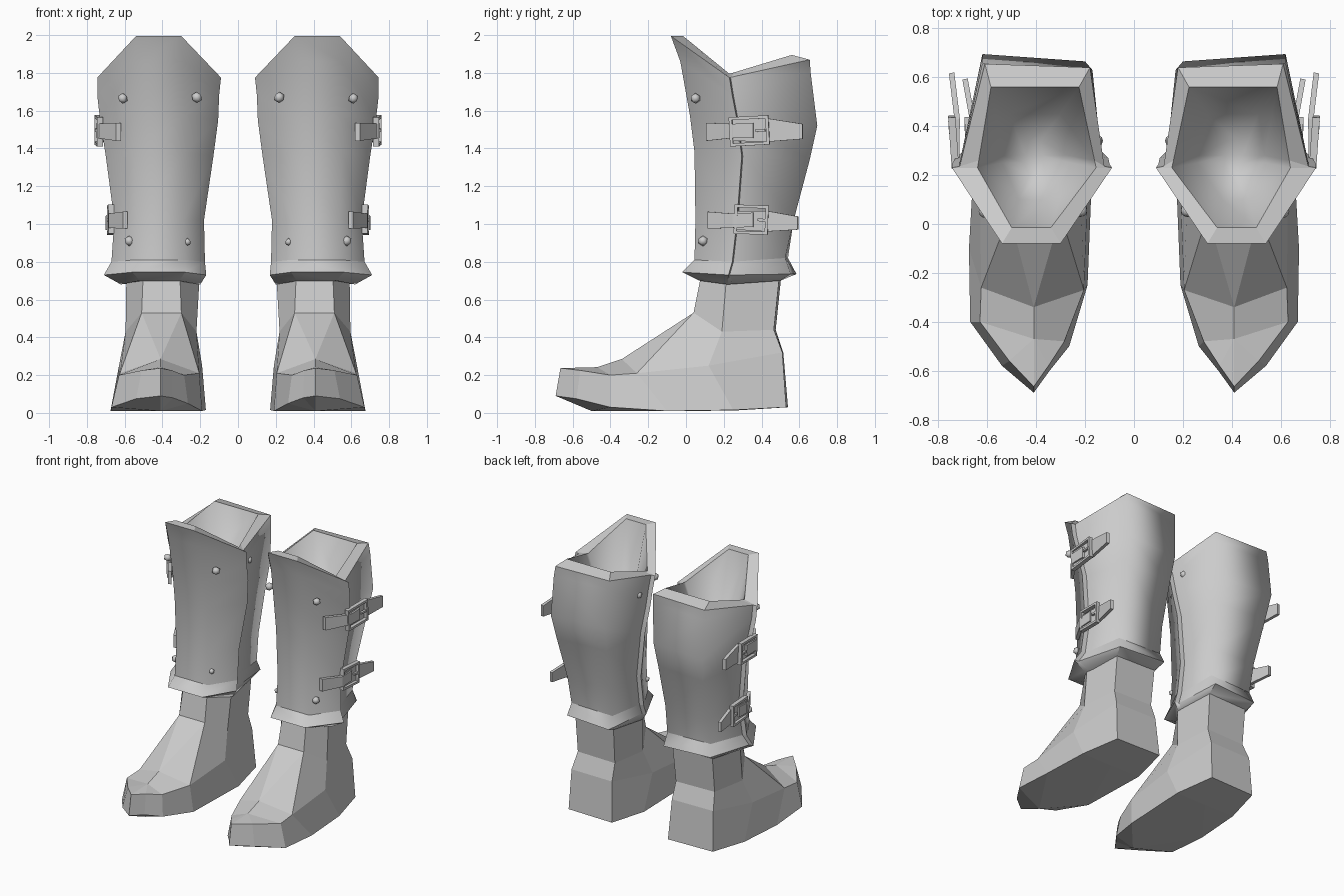
import bpy, bmesh, math
from mathutils import Matrix

if "Cube" in bpy.data.objects:
    bpy.data.objects.remove(bpy.data.objects["Cube"])

steel = bpy.data.materials.new("plain_grey")
steel.diffuse_color = (0.6, 0.6, 0.6, 1)
steel.use_nodes = True
steel.node_tree.nodes["Principled BSDF"].inputs["Base Color"].default_value = steel.diffuse_color


def finish(bm, name):
    """Turn a bmesh into a named object, mirrored to the other leg."""
    bmesh.ops.recalc_face_normals(bm, faces=bm.faces[:])
    me = bpy.data.meshes.new(name)
    bm.to_mesh(me)
    bm.free()
    ob = bpy.data.objects.new(name, me)
    bpy.context.collection.objects.link(ob)
    me.materials.append(steel)
    mod = ob.modifiers.new("other_leg", 'MIRROR')
    mod.use_mirror_merge = False
    return ob


# Greave: each level is front (x0, x1, y, z), side (x0, x1, y, z), back (x0, x1, y, z)
levels = [
    ((.39, .43, .20, 1.52), (.37, .45, .25, 1.52), (.38, .43, .34, 1.52)),  # inside floor
    ((.36, .47, .10, 1.62), (.26, .54, .25, 1.58), (.30, .51, .45, 1.62)),
    ((.34, .50, -.015, 1.995), (.155, .64, .23, 1.795), (.225, .585, .56, 1.895)),  # inner rim
    ((.30, .54, -.08, 1.995), (.09, .745, .23, 1.775), (.18, .61, .64, 1.87)),  # outer rim
    ((.29, .55, -.03, 1.86), (.10, .745, .245, 1.68), (.17, .62, .645, 1.80)),
    ((.28, .55, .02, 1.58), (.105, .73, .27, 1.55), (.20, .62, .68, 1.52)),
    ((.28, .55, .045, 1.38), (.13, .70, .295, 1.36), (.21, .60, .64, 1.34)),
    ((.29, .54, .05, 1.02), (.18, .655, .27, 1.02), (.22, .57, .555, 1.02)),
    ((.28, .55, .045, 0.81), (.175, .67, .245, 0.80), (.225, .57, .54, 0.82)),
    ((.28, .56, -.02, 0.745), (.168, .71, .225, 0.73), (.225, .585, .57, 0.735)),  # flared hem
    ((.31, .52, .07, 0.70), (.20, .62, .22, 0.68), (.24, .57, .50, 0.70)),
]
RIM, HEM = 2, 9
bm = bmesh.new()
rings = []
for i, (f, s, b) in enumerate(levels):
    outside = RIM < i <= HEM
    step = 0.03 if outside else 0.0           # front plate overlaps the back plate
    dy = 0.006 if outside else 0.03
    t = dy / (b[2] - s[2])
    tz, ty = s[3] + (b[3] - s[3]) * t, s[2] + dy
    skew = 0.015 if outside else 0.0          # back is slightly fuller on the outer calf
    pts = [(f[0], f[2], f[3]), (f[1], f[2], f[3]), (s[1], s[2], s[3]),
           (s[1] + (b[1] - s[1]) * t - step, ty, tz), (b[1], b[2] + (skew if i < HEM - 1 else -skew), b[3]),
           (b[0], b[2] + (-skew if i in (4, 5, 6) else skew if i == HEM else 0), b[3]),
           (s[0] + (b[0] - s[0]) * t + step, ty, tz), (s[0], s[2], s[3])]
    rings.append([bm.verts.new(p) for p in pts])
for r0, r1 in zip(rings, rings[1:]):
    for k in range(8):
        j = (k + 1) % 8
        bm.faces.new((r0[k], r0[j], r1[j], r1[k]))
bm.faces.new(rings[0])
bm.faces.new(rings[-1])
for fc in bm.faces:
    fc.smooth = True
for i in (RIM, RIM + 1, HEM - 1, HEM):
    for k in range(8):
        bm.edges.get((rings[i][k], rings[i][(k + 1) % 8])).smooth = False
for i in range(RIM, HEM + 1):                 # seam stays crisp, so do rim and underside corners
    for k in (range(8) if i in (RIM, HEM) else (2, 3, 6, 7)):
        bm.edges.get((rings[i][k], rings[i + 1][k])).smooth = False
finish(bm, "greave")

# Boot: sole ring and wall ring run toe, outer side, heel, inner side
sole = [(.41, -.69, .09), (.54, -.58, .075), (.67, -.40, .03), (.675, -.10, .01), (.655, .25, .015),
        (.59, .53, .03), (.23, .54, .03), (.17, .25, .015), (.19, -.25, .01), (.265, -.50, .05),
        (.345, -.60, .08)]
wall = [(.41, -.665, .237), (.51, -.56, .225), (.63, -.40, .20), (.625, -.26, .21), (.63, .12, .25),
        (.58, .51, .32), (.245, .515, .32), (.19, .12, .25), (.205, -.27, .21), (.285, -.48, .20),
        (.35, -.58, .225)]
# Ankle and shaft rings run front inner, front outer, side, heel, heel, side
ankle = [(.30, .04, .53), (.51, .04, .53), (.595, .19, .43), (.56, .465, .44), (.25, .475, .44), (.22, .19, .43)]
shaft = [(.31, .09, .78), (.50, .09, .78), (.59, .22, .78), (.56, .50, .78), (.24, .51, .78), (.20, .22, .78)]
bm = bmesh.new()
S, W, A, H = [[bm.verts.new(p) for p in ring] for ring in (sole, wall, ankle, shaft)]
for lo, hi in ((S, W), (A, H)):
    n = len(lo)
    for k in range(n):
        j = (k + 1) % n
        bm.faces.new((lo[k], lo[j], hi[j], hi[k]))
ball = bm.verts.new((.41, -.50, .01))
heel = bm.verts.new((.41, .25, .012))
toe = bm.verts.new((.41, -.47, .242))
instep = bm.verts.new((.41, -.34, .285))
for k in (8, 9, 10, 0, 1, 2):                 # sole
    bm.faces.new((S[k], S[(k + 1) % 11], ball))
for k in (3, 4, 5, 6, 7):
    bm.faces.new((S[k], S[k + 1], heel))
bm.faces.new((S[3], heel, ball))
bm.faces.new((S[8], heel, ball))
for w, f, s, h in (((1, 2, 3, 4, 5), 1, 2, 3), ((10, 9, 8, 7, 6), 0, 5, 4)):   # upper, both sides
    w1, w2, w3, w4, w5 = (W[i] for i in w)
    bm.faces.new((W[0], w1, toe))
    bm.faces.new((w1, w2, toe))
    bm.faces.new((w2, w3, instep, toe))
    bm.faces.new((w3, A[f], instep))
    bm.faces.new((w3, w4, A[s], A[f]))
    bm.faces.new((w4, w5, A[h], A[s]))
bm.faces.new((instep, A[0], A[1]))
bm.faces.new((W[5], W[6], A[4], A[3]))
bm.faces.new(H)
finish(bm, "boot")


def ribbon(name, path, thick):
    """Flat strip through (x, y, low z, high z) stations."""
    bm = bmesh.new()
    secs = [[bm.verts.new(p) for p in ((x, y, a), (x + thick, y - thick * .2, a),
                                       (x + thick, y - thick * .2, b), (x, y, b))]
            for x, y, a, b in path]
    for s0, s1 in zip(secs, secs[1:]):
        for k in range(4):
            j = (k + 1) % 4
            bm.faces.new((s0[k], s0[j], s1[j], s1[k]))
    bm.faces.new(secs[0])
    bm.faces.new(secs[-1])
    return finish(bm, name)


def box_bm(bm, mat, loc, size):
    m = mat @ Matrix.Translation(loc) @ Matrix.Diagonal((*size, 1))
    bmesh.ops.create_cube(bm, size=1, matrix=m)


def buckle(name, centre, w, h, tilt, roll):
    """Rectangular frame with a pin."""
    bm = bmesh.new()
    m = (Matrix.Translation(centre) @ Matrix.Rotation(tilt, 4, 'Z') @ Matrix.Rotation(roll, 4, 'X'))
    bar = 0.016
    for sgn in (-1, 1):
        box_bm(bm, m, (0, 0, sgn * (h - bar) / 2), (.03, w, bar))
        box_bm(bm, m, (0, sgn * (w - bar) / 2, 0), (.03, bar, h - 2 * bar))
    box_bm(bm, m, (.008, .06, 0), (.016, .05, .014))
    return finish(bm, name)


# Straps with buckles on the outer side
ribbon("upper_strap", [(.62, .11, 1.44, 1.535), (.722, .25, 1.455, 1.53), (.725, .36, 1.455, 1.535)], .025)
ribbon("upper_strap_tail", [(.715, .25, 1.44, 1.55), (.712, .43, 1.435, 1.56), (.735, .62, 1.45, 1.53)], .022)
buckle("upper_buckle", (.738, .335, 1.493), .21, .155, math.radians(-4), math.radians(3))
ribbon("lower_strap", [(.585, .12, .975, 1.065), (.66, .25, .98, 1.055), (.66, .36, .985, 1.06)], .025)
ribbon("lower_strap_tail", [(.655, .27, .97, 1.07), (.65, .43, .96, 1.07), (.68, .595, .97, 1.04)], .022)
buckle("lower_buckle", (.675, .345, 1.023), .18, .155, math.radians(-2), math.radians(-2))

# Rivets at the plate corners
bm = bmesh.new()
for x, y, z, r in ((.218, .055, 1.67, .03), (.61, .05, 1.665, .028), (.152, .34, 1.66, .028),
                   (.268, .075, .905, .02), (.575, .09, .91, .028)):
    bmesh.ops.create_icosphere(bm, subdivisions=1, radius=r, matrix=Matrix.Translation((x, y, z)))
for fc in bm.faces:
    fc.smooth = True
finish(bm, "rivets")
